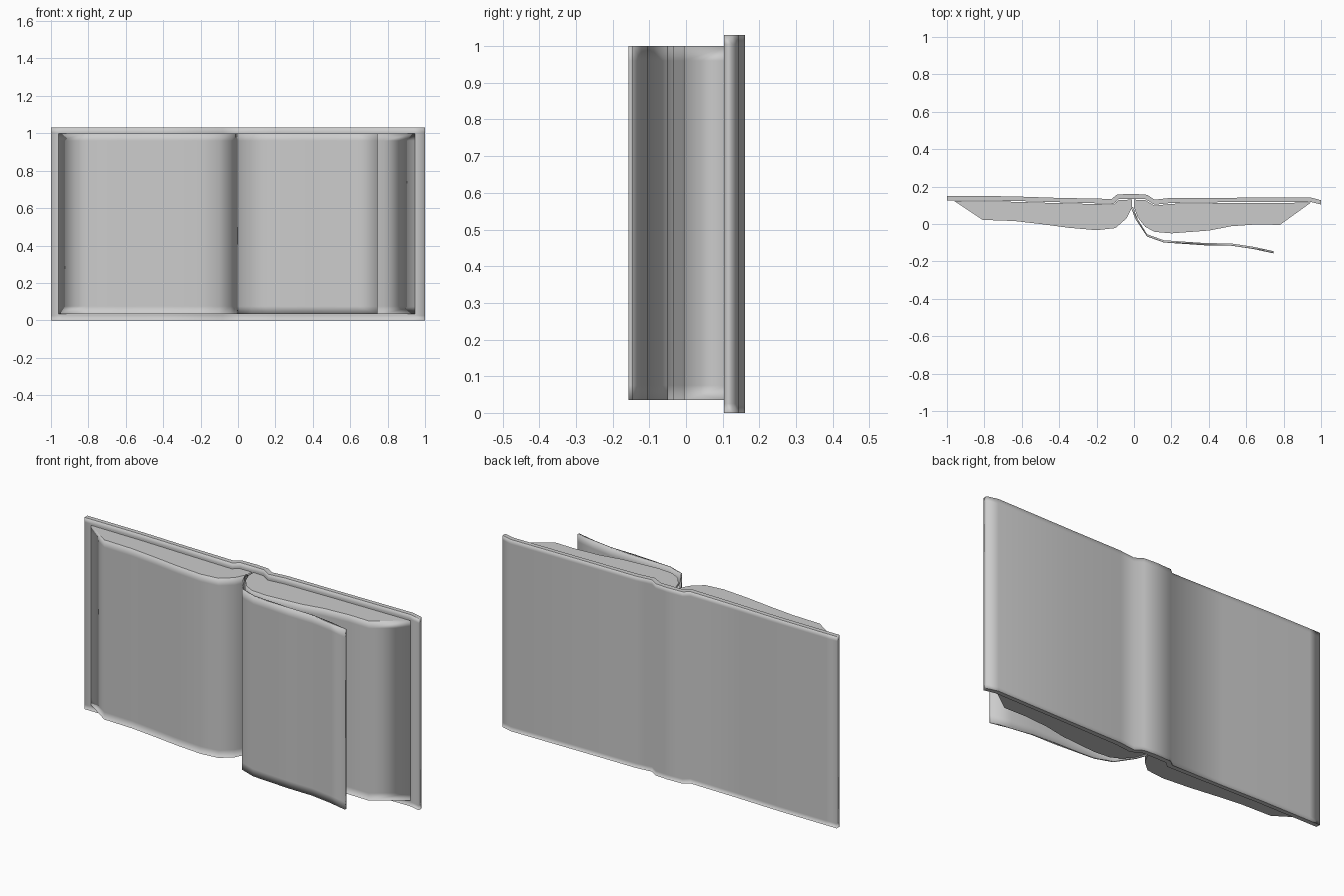
import bpy
import bmesh

cube = bpy.data.objects.get("Cube")
if cube:
    bpy.data.objects.remove(cube)

# One plain grey for the whole book
grey = bpy.data.materials.new("plain_grey")
grey.use_nodes = True
grey.diffuse_color = (0.6, 0.6, 0.6, 1)
grey.node_tree.nodes["Principled BSDF"].inputs["Base Color"].default_value = (0.6, 0.6, 0.6, 1)


def upright(name, outline, bottom, top, rim, inset=0):
    """Raise a closed outline into an upright solid with soft rounded-looking ends."""
    bm = bmesh.new()
    levels = [bottom, bottom + rim, top - rim, top]
    rings = [[bm.verts.new((x, y, z)) for x, y in outline] for z in levels]
    n = len(outline)
    for low, high in zip(rings, rings[1:]):
        for i in range(n):
            j = (i + 1) % n
            bm.faces.new((low[i], low[j], high[j], high[i]))
    caps = [bm.faces.new(rings[0][::-1]), bm.faces.new(rings[-1])]
    if inset:
        bmesh.ops.inset_individual(bm, faces=caps, thickness=inset)
    bmesh.ops.recalc_face_normals(bm, faces=bm.faces)
    for face in bm.faces:
        face.smooth = True
    mesh = bpy.data.meshes.new(name)
    bm.to_mesh(mesh)
    bm.free()
    mesh.materials.append(grey)
    obj = bpy.data.objects.new(name, mesh)
    bpy.context.collection.objects.link(obj)
    return obj


# Cover: two boards joined by a raised spine
cover_back = [(-1, .15), (-.94, .15), (-.66, .148), (-.42, .14), (-.12, .134), (-.09, .158),
              (0, .161), (.07, .156), (.11, .13), (.2, .14), (.5, .14), (.94, .143), (1, .127)]
cover_inside = [(1, .104), (.94, .119), (.5, .117), (.2, .113), (.11, .103), (.06, .133),
                (-.08, .134), (-.11, .108), (-.42, .117), (-.66, .124), (-.94, .126), (-1, .126)]
upright("cover", cover_back + cover_inside, 0, 1.03, .025, .007)

# Page blocks, fanned to either side of the gutter
left_front = [(-.96, .122), (-.81, .022), (-.64, .016), (-.5, 0), (-.35, -.02), (-.2, -.033),
              (-.1, -.022), (-.04, .03), (-.01, .09)]
left_back = [(-.01, .13), (-.08, .129), (-.11, .104), (-.42, .112), (-.66, .119)]
right_front = [(0, .09), (.02, .035), (.06, -.015), (.11, -.042), (.2, -.05), (.4, -.035),
               (.52, -.012), (.66, -.002), (.78, -.005), (.945, .114)]
right_back = [(.5, .112), (.2, .108), (.11, .098), (.06, .128), (0, .13)]
upright("left_pages", left_front + left_back, .035, 1, .04, .009)
upright("right_pages", right_front + right_back, .035, 1, .04, .009)

# Single turning page
leaf = [(-.005, .09), (.02, .025), (.07, -.055), (.16, -.087), (.38, -.102), (.52, -.104),
        (.64, -.122), (.745, -.145)]
thickness = .012
leaf_front = [(x - thickness * (y > -.05), y - thickness * (y <= -.05)) for x, y in leaf]
upright("turning_page", leaf + leaf_front[::-1], .035, 1, .04)
